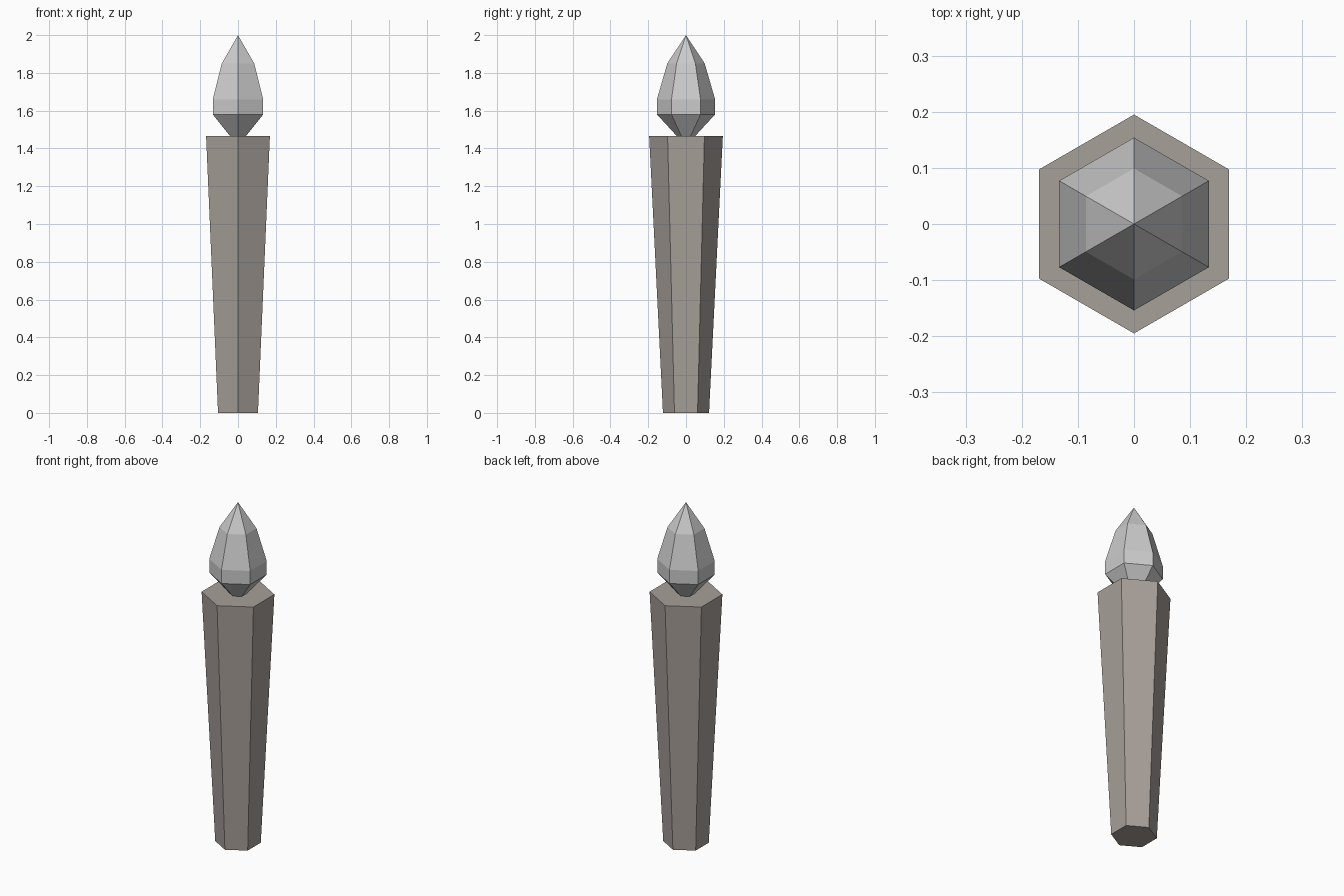
import bpy, bmesh
from math import sin, cos, pi

if "Cube" in bpy.data.objects:
    bpy.data.objects.remove(bpy.data.objects["Cube"])

SIDES = 6


def lathe(name, profile, material=None):
    """Six-sided solid from (radius, z) pairs; radius 0 makes a point."""
    bm = bmesh.new()
    rings = []
    for r, z in profile:
        n = SIDES if r > 0 else 1
        rings.append([bm.verts.new((r * cos(pi / 2 + 2 * pi * i / SIDES),
                                    r * sin(pi / 2 + 2 * pi * i / SIDES), z))
                      for i in range(n)])
    for low, high in zip(rings, rings[1:]):
        for i in range(SIDES):
            j = (i + 1) % SIDES
            if len(high) == 1:
                bm.faces.new((low[i], low[j], high[0]))
            else:
                bm.faces.new((low[i], low[j], high[j], high[i]))
    # Caps
    for ring in (rings[0], rings[-1]):
        if len(ring) > 1:
            bm.faces.new(ring)
    bmesh.ops.recalc_face_normals(bm, faces=bm.faces)
    mesh = bpy.data.meshes.new(name)
    bm.to_mesh(mesh)
    bm.free()
    obj = bpy.data.objects.new(name, mesh)
    bpy.context.collection.objects.link(obj)
    if material:
        mesh.materials.append(material)
    return obj


wood = bpy.data.materials.new("wood")
wood.diffuse_color = (0.39, 0.35, 0.32, 1)
wood.use_nodes = True
wood.node_tree.nodes["Principled BSDF"].inputs["Base Color"].default_value = wood.diffuse_color

# Tapered handle, wider at the top
lathe("torch_handle", [(0.122, 0), (0.195, 1.465)], wood)

# Faceted flame on a narrow neck
lathe("flame", [(0.048, 1.465), (0.154, 1.58), (0.154, 1.66),
                (0.099, 1.85), (0, 2.0)])
